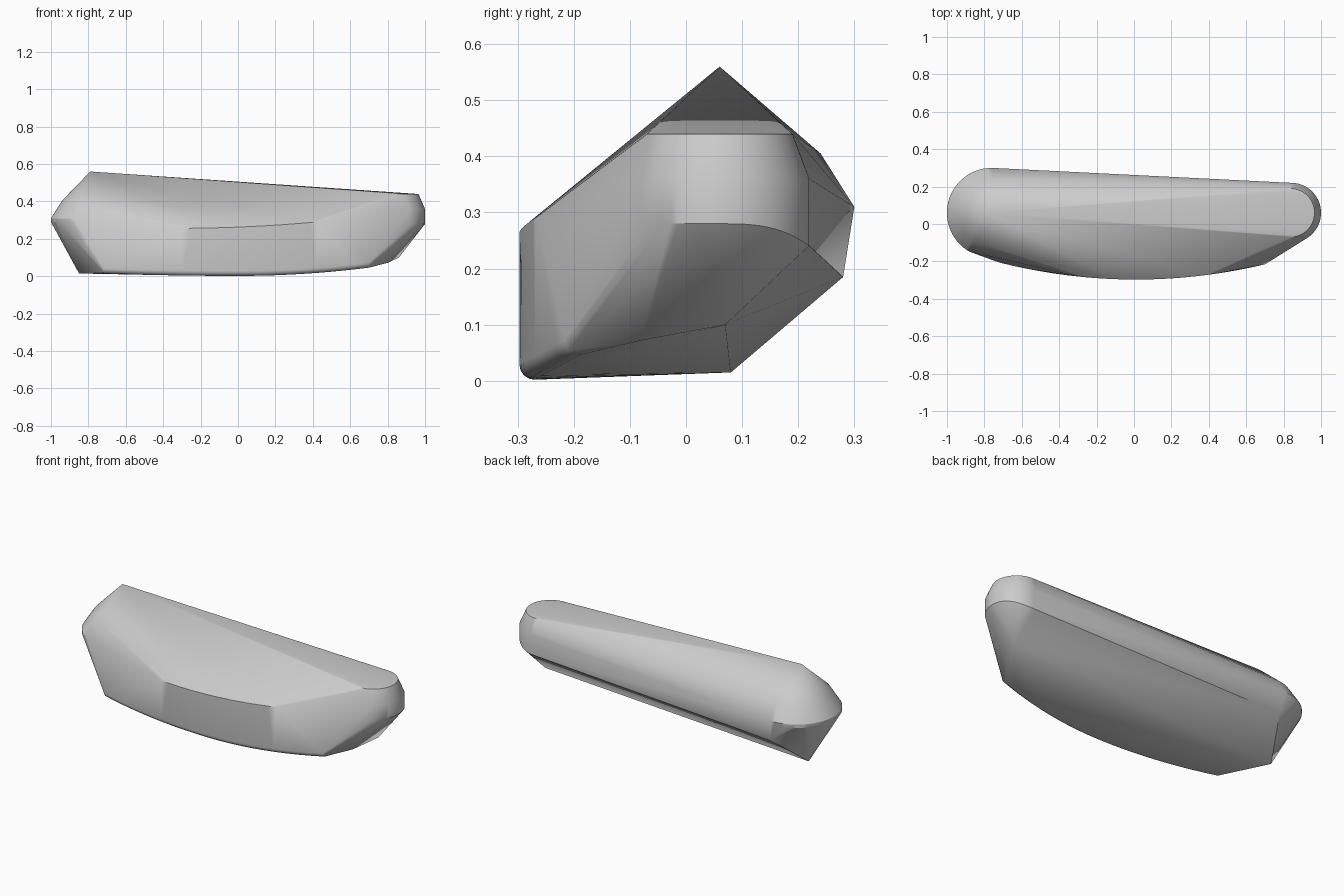
import bpy, bmesh, math
from mathutils import Vector

cube = bpy.data.objects.get("Cube")
if cube:
    bpy.data.objects.remove(cube)

grey = bpy.data.materials.new("stone_grey")
grey.use_nodes = True
colour = (0.6, 0.6, 0.6, 1)
grey.diffuse_color = colour
grey.node_tree.nodes["Principled BSDF"].inputs["Base Color"].default_value = colour


def arc(x, y, z, radius, start, end, steps=28, drop=0):
    """Horizontal arc; the drop lowers its far end gradually."""
    pts = []
    for i in range(steps + 1):
        a = math.radians(start + (end - start) * i / steps)
        fall = drop * max(0, math.sin(a)) ** 3
        pts.append(Vector((x + radius * math.cos(a), y + radius * math.sin(a), z - fall)))
    return pts


def bulge(x):
    """Depth of the curved front wall."""
    return -0.297 + 0.17 * (x - 0.01) ** 2


points = []

# Tall end: peak, shoulder ring and widest ring
points.append(Vector((-0.79, 0.06, 0.56)))
points += arc(-0.76, 0.06, 0.405, 0.18, 90, 240)
points += arc(-0.76, 0.06, 0.31, 0.24, 90, 240)
points += arc(-0.76, 0.06, 0.29, 0.24, 110, 240)

# Low end: bevelled upright cylinder
points += arc(0.835, 0.06, 0.44, 0.13, -90, 90)
points += arc(0.84, 0.06, 0.36, 0.16, -60, 90)
points += arc(0.84, 0.06, 0.28, 0.16, -60, 90, drop=0.04)

# Bulging front wall, upper rim
for i in range(17):
    x = -0.3 + 0.73 * i / 16
    points.append(Vector((x, bulge(x), 0.268 + 0.04 * x + 0.06 * x * x - 0.005)))

# Bulging front wall, rounded lower rim
for i in range(21):
    x = -0.72 + 1.42 * i / 20
    base = 0.002 + (0.09 if x > 0 else 0.025) * x * x
    for k in range(5):
        a = math.radians(90 * k / 4)
        points.append(Vector((x, bulge(x) + 0.027 * (1 - math.cos(a)),
                              base + 0.027 * (1 - math.sin(a)))))

# Underside and back corners
points += [Vector(p) for p in (
    (-0.85, 0.08, 0.015), (-0.74, 0.28, 0.185),
    (0.86, 0.07, 0.10), (0.80, -0.08, 0.072))]

# Wrap all the guides in one solid
bm = bmesh.new()
for p in points:
    bm.verts.new(p)
hull = bmesh.ops.convex_hull(bm, input=list(bm.verts))
bmesh.ops.delete(bm, geom=[v for v in bm.verts if not v.link_faces], context="VERTS")
bmesh.ops.recalc_face_normals(bm, faces=list(bm.faces))
mesh = bpy.data.meshes.new("faceted_body")
bm.to_mesh(mesh)
bm.free()
mesh.materials.append(grey)
body = bpy.data.objects.new("faceted_body", mesh)
bpy.context.collection.objects.link(body)

# Smooth the curves and keep the creases
bpy.ops.object.select_all(action="DESELECT")
body.select_set(True)
bpy.context.view_layer.objects.active = body
bpy.ops.object.shade_smooth_by_angle(angle=math.radians(30))
